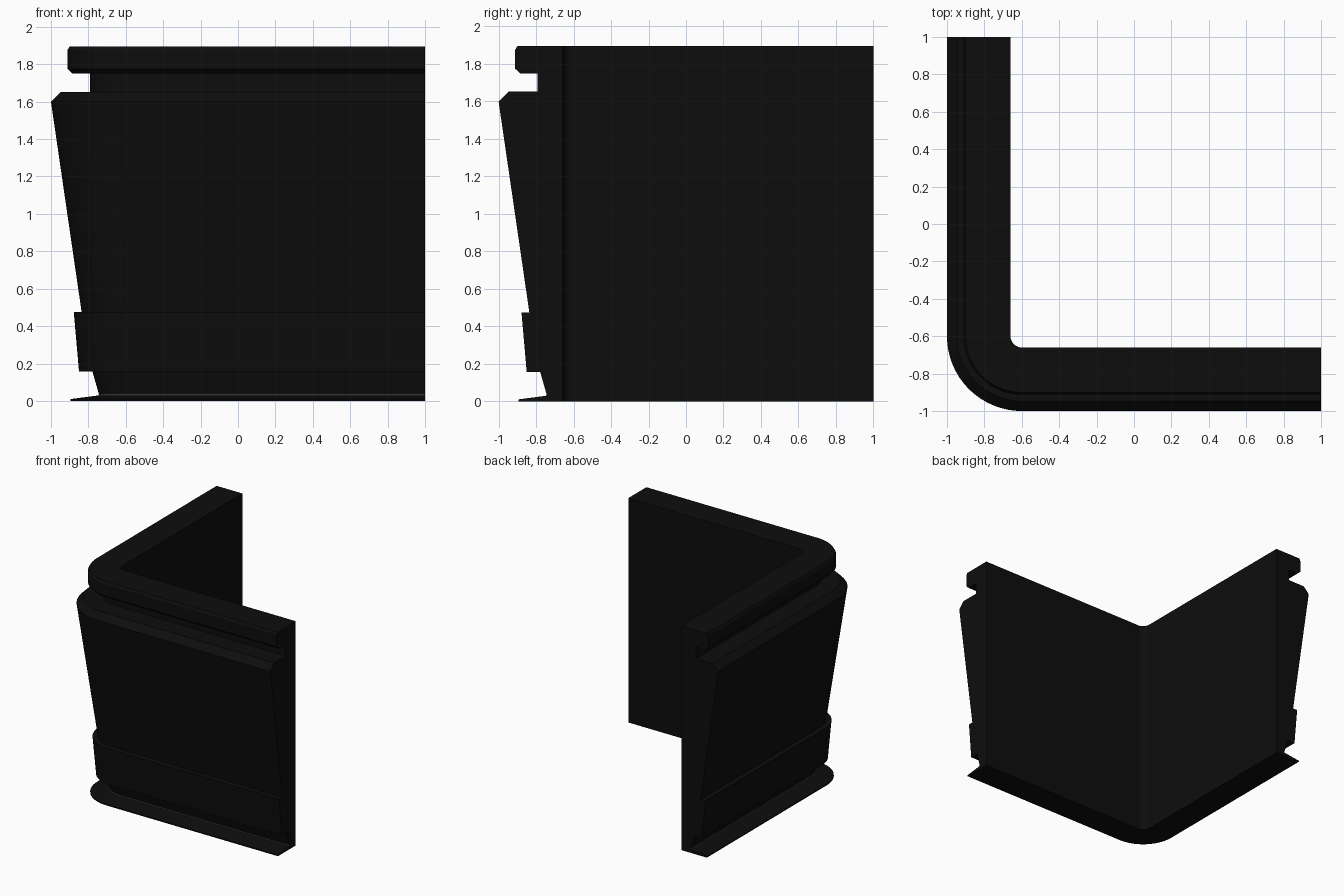
import bpy, bmesh, math

if "Cube" in bpy.data.objects:
    bpy.data.objects.remove(bpy.data.objects["Cube"])

def material(name, rgb):
    m = bpy.data.materials.new(name)
    m.diffuse_color = (*rgb, 1)
    m.use_nodes = True
    m.node_tree.nodes["Principled BSDF"].inputs["Base Color"].default_value = m.diffuse_color
    return m

black = material("matte_black", (0.004, 0.004, 0.004))
grey = material("strip_grey", (0.12, 0.12, 0.12))

CENTRE = -0.6   # shared centre of the rounded corner (x and y)
STEPS = 16

def sweep(name, profile, mat):
    """Sweep a closed (x, z) profile along the left wall, round the corner, along the front wall."""
    bm = bmesh.new()
    rings = []

    def ring(fn):
        rings.append([bm.verts.new((*fn(CENTRE - x), z)) for x, z in profile])

    ring(lambda r: (CENTRE - r, 1.0))
    for i in range(STEPS + 1):
        a = math.pi + i / STEPS * math.pi / 2
        ring(lambda r: (CENTRE + r * math.cos(a), CENTRE + r * math.sin(a)))
    ring(lambda r: (1.0, CENTRE - r))
    n = len(profile)
    for a, b in zip(rings, rings[1:]):
        for j in range(n):
            k = (j + 1) % n
            bm.faces.new((a[j], a[k], b[k], b[j]))
    bm.faces.new(rings[0])
    bm.faces.new(rings[-1][::-1])
    bmesh.ops.recalc_face_normals(bm, faces=bm.faces[:])
    me = bpy.data.meshes.new(name)
    bm.to_mesh(me)
    bm.free()
    ob = bpy.data.objects.new(name, me)
    bpy.context.collection.objects.link(ob)
    me.materials.append(mat)
    bpy.ops.object.select_all(action='DESELECT')
    ob.select_set(True)
    bpy.context.view_layer.objects.active = ob
    bpy.ops.object.shade_smooth_by_angle(angle=math.radians(25))
    return ob

# Corner wall: top rail, groove, sloped panel, kick band, recess and floor lip
sweep("corner_wall", [
    (-0.66, 1.895), (-0.90, 1.895), (-0.912, 1.875), (-0.912, 1.775), (-0.885, 1.75),
    (-0.792, 1.75), (-0.792, 1.653), (-0.947, 1.653), (-1.0, 1.60),
    (-0.836, 0.475), (-0.878, 0.475), (-0.850, 0.157), (-0.778, 0.157),
    (-0.742, 0.03), (-0.895, 0.01), (-0.895, 0.0), (-0.66, 0.0)], black)

# Thin line where the recess meets the floor lip
sweep("recess_strip", [
    (-0.738, 0.026), (-0.747, 0.028), (-0.747, 0.034), (-0.738, 0.034)], grey)
